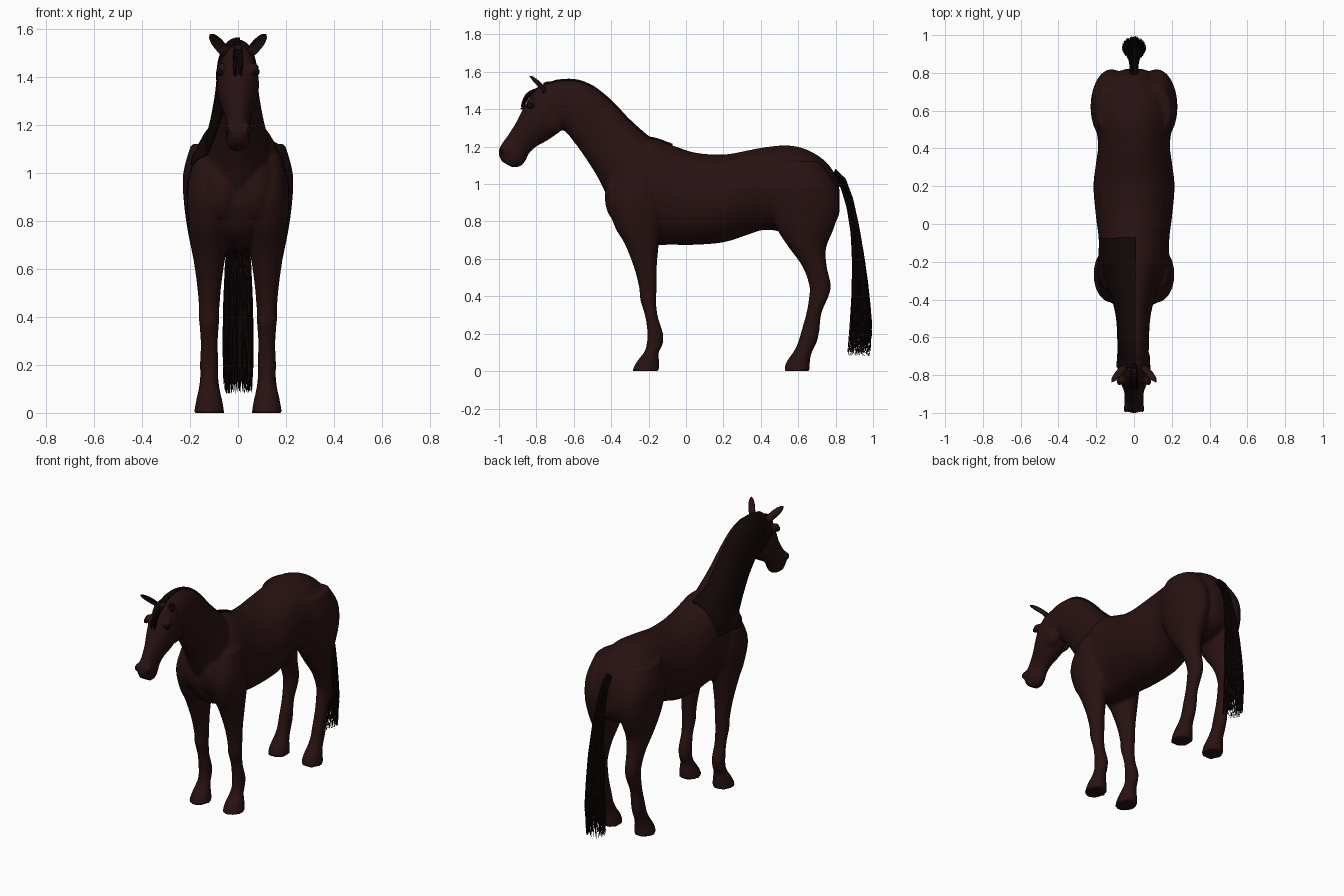
import bpy, bmesh, math, random
from mathutils import Vector, Matrix

random.seed(4)
cube = bpy.data.objects.get("Cube")
if cube:
    bpy.data.objects.remove(cube)


def material(name, rgb, rough=0.7):
    m = bpy.data.materials.new(name)
    m.use_nodes = True
    m.diffuse_color = (*rgb, 1)
    node = m.node_tree.nodes["Principled BSDF"]
    node.inputs["Base Color"].default_value = (*rgb, 1)
    node.inputs["Roughness"].default_value = rough
    return m


COAT = material("dark bay coat", (0.021, 0.0058, 0.0058))
HAIR = material("black hair", (0.006, 0.002, 0.002))


def finish(bm, name, mat, smooth=True):
    mesh = bpy.data.meshes.new(name)
    bm.to_mesh(mesh)
    bm.free()
    obj = bpy.data.objects.new(name, mesh)
    bpy.context.collection.objects.link(obj)
    mesh.materials.append(mat)
    for p in mesh.polygons:
        p.use_smooth = smooth
    return obj


def refine(rows, steps=4):
    """Catmull-Rom interpolation between the given cross-sections."""
    out = []
    for i in range(len(rows) - 1):
        p0, p1 = rows[max(i - 1, 0)], rows[i]
        p2, p3 = rows[i + 1], rows[min(i + 2, len(rows) - 1)]
        for k in range(steps):
            t = k / steps
            out.append([b + 0.5 * t * (c - a + t * (2 * a - 5 * b + 4 * c - d
                        + t * (3 * (b - c) + d - a)))
                        for a, b, c, d in zip(p0, p1, p2, p3)])
    return out + [list(rows[-1])]


def skin(bm, rings):
    """Join rings of points into a closed tube."""
    loops = [[bm.verts.new(p) for p in ring] for ring in rings]
    n = len(loops[0])
    faces = [bm.faces.new((a[i], a[(i + 1) % n], b[(i + 1) % n], b[i]))
             for a, b in zip(loops, loops[1:]) for i in range(n)]
    faces += [bm.faces.new(loops[0]), bm.faces.new(loops[-1])]
    bmesh.ops.recalc_face_normals(bm, faces=faces)


def loft(bm, rows, x=0.0, scale=1.0, sides=24):
    """Each row: y, z of one edge, y, z of the opposite edge, half width."""
    rings = []
    for ya, za, yb, zb, w in refine(rows):
        mid = Vector((x, (ya + yb) / 2, (za + zb) / 2))
        half = Vector((0, (ya - yb) / 2, (za - zb) / 2)) * scale
        rings.append([mid + half * math.cos(t) + Vector((w * scale * math.sin(t), 0, 0))
                      for t in (math.tau * i / sides for i in range(sides))])
    skin(bm, rings)


def ball(bm, pos, size):
    bmesh.ops.create_uvsphere(bm, u_segments=20, v_segments=12, radius=1,
                              matrix=Matrix.LocRotScale(Vector(pos), None, Vector(size)))


# Torso: y, top z, bottom z, half width
torso = [(-.415, 1.0, .86, .07), (-.37, 1.12, .76, .14), (-.3, 1.19, .70, .175),
         (-.2, 1.245, .675, .187), (-.08, 1.21, .675, .187), (.05, 1.168, .675, .203),
         (.2, 1.158, .688, .215), (.32, 1.178, .725, .202), (.42, 1.197, .755, .19),
         (.54, 1.207, .74, .205), (.64, 1.187, .72, .20), (.73, 1.135, .74, .165),
         (.79, 1.065, .78, .11), (.82, .98, .84, .05)]
# Neck and head: crest or forehead y, z, throat or jaw y, z, half width
neck = [(-.08, 1.17, -.34, .78, .14), (-.2, 1.248, -.43, .95, .13),
        (-.31, 1.345, -.475, 1.04, .108), (-.40, 1.44, -.545, 1.15, .09),
        (-.50, 1.52, -.60, 1.225, .082), (-.60, 1.555, -.645, 1.28, .08),
        (-.70, 1.55, -.685, 1.295, .078)]
head = [(-.68, 1.545, -.65, 1.33, .06), (-.775, 1.53, -.66, 1.295, .08),
        (-.835, 1.465, -.70, 1.26, .088), (-.875, 1.395, -.755, 1.225, .078),
        (-.915, 1.32, -.80, 1.2, .06), (-.957, 1.255, -.838, 1.165, .05),
        (-.992, 1.205, -.86, 1.12, .051), (-1.003, 1.165, -.885, 1.095, .048),
        (-.985, 1.12, -.925, 1.088, .034)]
# Legs: z, front y, back y, half width
front_leg = [(1.08, -.34, -.16, .06), (.92, -.415, -.12, .093), (.78, -.385, -.13, .085),
             (.68, -.328, -.145, .072), (.55, -.277, -.156, .053), (.44, -.25, -.156, .043),
             (.38, -.245, -.16, .042), (.29, -.218, -.15, .036), (.2, -.207, -.122, .039),
             (.14, -.212, -.125, .037), (.1, -.225, -.146, .043), (.05, -.264, -.143, .055),
             (0, -.29, -.143, .064)]
hind_leg = [(1.12, .47, .72, .075), (1.0, .43, .80, .108), (.88, .44, .82, .106),
            (.76, .485, .79, .09), (.66, .55, .75, .07), (.56, .622, .753, .052),
            (.46, .658, .775, .043), (.40, .658, .763, .04), (.31, .643, .725, .035),
            (.21, .615, .713, .038), (.15, .597, .698, .038), (.1, .572, .673, .044),
            (.05, .537, .663, .055), (0, .522, .663, .063)]

# Body: all flesh parts fused into one smooth skin
bm = bmesh.new()
loft(bm, [(y, top, y, low, w) for y, top, low, w in torso], sides=32)
loft(bm, neck)
loft(bm, head)
for side in (1, -1):
    for leg in (front_leg, hind_leg):
        loft(bm, [(a, z, b, z, w) for z, a, b, w in leg], x=side * 0.12)
    ball(bm, (side * .045, -.72, 1.34), (.042, .07, .075))      # cheek
    ball(bm, (side * .066, -.825, 1.435), (.022, .03, .022))    # brow
    ball(bm, (side * .036, -.972, 1.18), (.02, .026, .028))     # nostril rim
    ball(bm, (side * .07, -.35, .93), (.085, .085, .14))        # breast muscle
body = finish(bm, "body", COAT)
remesh = body.modifiers.new("fuse", 'REMESH')
remesh.mode = 'VOXEL'
remesh.voxel_size = 0.0095
remesh.use_smooth_shade = True
relax = body.modifiers.new("relax", 'SMOOTH')
relax.factor = 0.5
relax.iterations = 6

# Mane: a sheet lifted from the right side of the neck
bpy.context.view_layer.update()
skin_mesh = body.evaluated_get(bpy.context.evaluated_depsgraph_get())
bm = bmesh.new()
bm.from_mesh(skin_mesh.to_mesh())
cuts = [((.006, 0, 0), (1, 0, 0)), ((0, -.075, 0), (0, 1, 0)), ((0, -.76, 0), (0, -1, 0)),
        ((0, 0, 1.03), (0, 0, -1)), ((0, -.5, 1.2), (0, -.64, -.77))]
for co, no in cuts:
    bmesh.ops.bisect_plane(bm, geom=bm.verts[:] + bm.edges[:] + bm.faces[:],
                           plane_co=co, plane_no=no, clear_outer=True)
bm.normal_update()
for v in bm.verts:
    v.co += v.normal * 0.009
skin_mesh.to_mesh_clear()
mane = finish(bm, "mane", HAIR)
mane.modifiers.new("thickness", 'SOLIDIFY').thickness = 0.012

# Ears: cupped, pointed leaves leaning out and forward
for side, label in ((1, "left"), (-1, "right")):
    base, tip = Vector((side * .052, -.76, 1.5)), Vector((side * .117, -.838, 1.578))
    axis = (tip - base).normalized()
    across = axis.cross(Vector((side * .3, -1, .2))).normalized()
    depth = across.cross(axis)
    if depth.y > 0:
        depth = -depth
    rings = []
    for k in range(9):
        t = k / 8
        r = .026 * (1 - t) ** .6 * (.75 + 1.1 * t) + .001
        ring = []
        for i in range(16):
            c, s = math.cos(math.tau * i / 16), math.sin(math.tau * i / 16)
            cup = -.5 * s if s > 0 and 0 < k < 8 else s
            ring.append(base.lerp(tip, t) + across * r * c + depth * r * .75 * cup)
        rings.append(ring)
    bm = bmesh.new()
    skin(bm, rings)
    finish(bm, label + "_ear", COAT)

    # Eye and nostril
    bm = bmesh.new()
    ball(bm, (side * .076, -.833, 1.42), (.014, .02, .016))
    finish(bm, label + "_eye", HAIR)
    bm = bmesh.new()
    ball(bm, (side * .043, -.983, 1.178), (.01, .012, .016))
    finish(bm, label + "_nostril", HAIR)


def strands(name, rows, count, shortest, width):
    """Thin ribbons of random length that follow the cross-sections."""
    bm = bmesh.new()
    rows = refine(rows, 2)
    for _ in range(count):
        angle, reach = random.uniform(0, math.tau), random.uniform(.45, 1.0) ** .5
        turn = random.uniform(0, math.pi)
        flat = Vector((math.cos(turn), math.sin(turn), 0)) * width
        end = random.uniform(shortest, 1) * (len(rows) - 1)
        last = None
        for k in range(8):
            f = end * k / 7
            i = min(int(f), len(rows) - 2)
            ya, za, yb, zb, w = [a + (b - a) * (f - i) for a, b in zip(rows[i], rows[i + 1])]
            v = .5 + .5 * reach * math.cos(angle)
            p = Vector((w * reach * math.sin(angle), ya + (yb - ya) * v, za + (zb - za) * v))
            thin = flat * (1 - .7 * k / 7)
            pair = [bm.verts.new(p - thin), bm.verts.new(p + thin)]
            if last:
                bm.faces.new((last[0], last[1], pair[1], pair[0]))
            last = pair
    return finish(bm, name, HAIR)


# Tail: solid core under loose hair
tail = [(.78, 1.03, .80, 1.08, .02), (.825, .99, .852, 1.03, .022), (.855, .9, .89, .93, .028),
        (.877, .78, .92, .8, .04), (.888, .65, .947, .65, .052), (.888, .5, .97, .5, .06),
        (.883, .35, .987, .35, .064), (.873, .22, .997, .22, .064), (.862, .08, .985, .08, .06)]
bm = bmesh.new()
loft(bm, tail[:7] + [(.91, .24, .96, .24, .03)], scale=0.82, sides=16)
finish(bm, "tail_core", HAIR)
strands("tail_hair", tail, 1300, .82, .0022)

# Forelock between the ears
forelock = [(-.77, 1.52, -.74, 1.55, .014), (-.835, 1.50, -.81, 1.49, .02),
            (-.872, 1.455, -.85, 1.445, .02), (-.885, 1.40, -.868, 1.395, .017)]
strands("forelock", forelock, 160, .6, .003)
